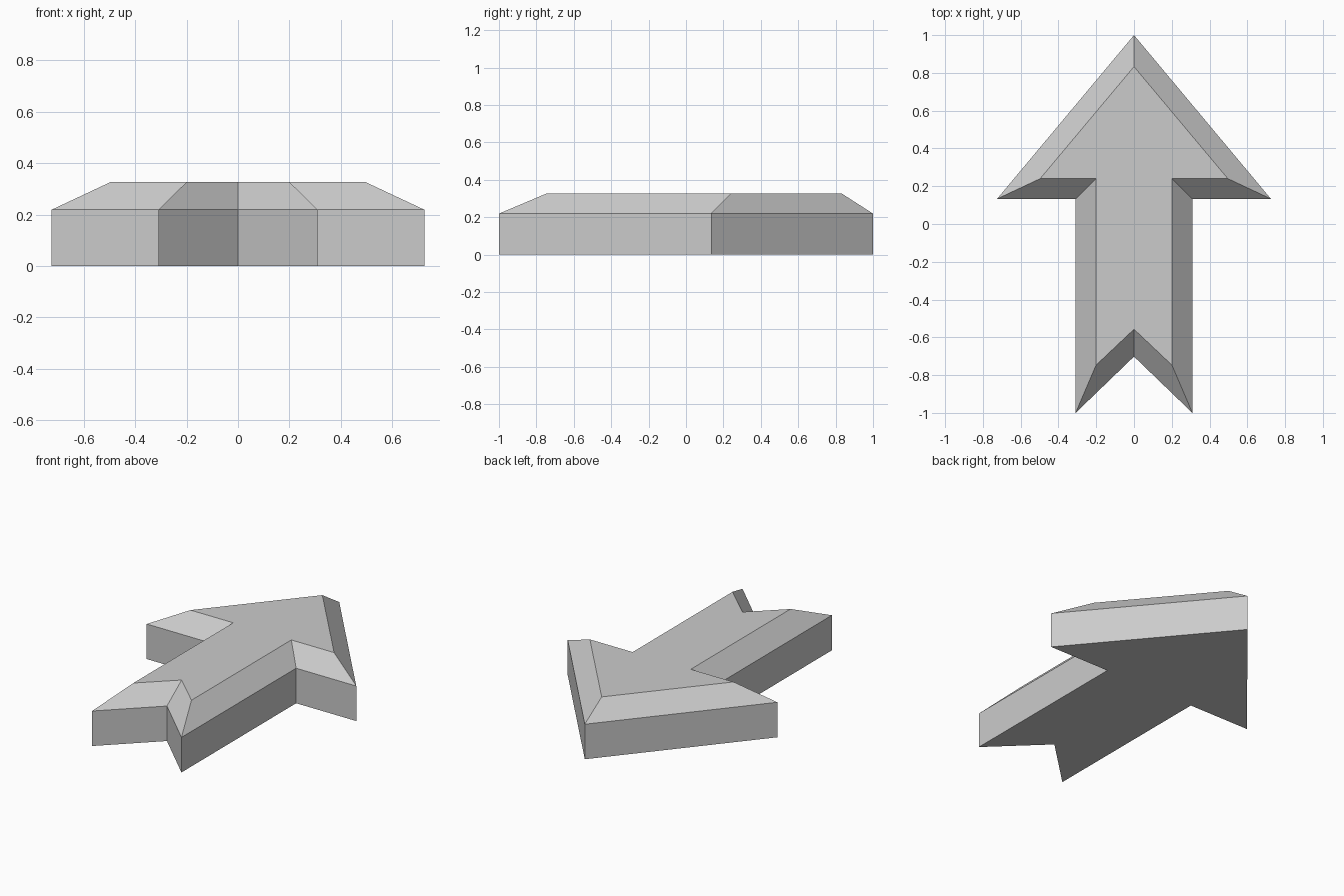
import bpy, bmesh

if "Cube" in bpy.data.objects:
    bpy.data.objects.remove(bpy.data.objects["Cube"])

# Right half outlines, tip to tail notch: outer edge and bevelled top edge
OUTER = [(0, 1), (0.725, 0.133), (0.309, 0.133), (0.309, -1), (0, -0.702)]
INNER = [(0, 0.833), (0.497, 0.24), (0.201, 0.24), (0.201, -0.747), (0, -0.557)]


def mirrored(half):
    """Complete a half outline across x = 0, anticlockwise from above."""
    return [(-x, y) for x, y in half] + [(x, y) for x, y in half[-2:0:-1]]


bm = bmesh.new()
# Base, shoulder and top outlines
rings = [[bm.verts.new((x, y, z)) for x, y in mirrored(half)]
         for half, z in ((OUTER, 0), (OUTER, 0.219), (INNER, 0.326))]

# Upright walls and sloping bevel
for low, high in zip(rings, rings[1:]):
    for i in range(len(low)):
        j = (i + 1) % len(low)
        bm.faces.new((low[i], low[j], high[j], high[i]))

# Flat top and underside
bm.faces.new(rings[-1])
bm.faces.new(rings[0][::-1])
bmesh.ops.recalc_face_normals(bm, faces=bm.faces)

mesh = bpy.data.meshes.new("arrow")
bm.to_mesh(mesh)
bm.free()

grey = bpy.data.materials.new("light_grey")
grey.diffuse_color = (0.6, 0.6, 0.6, 1)
grey.use_nodes = True
grey.node_tree.nodes["Principled BSDF"].inputs["Base Color"].default_value = grey.diffuse_color
mesh.materials.append(grey)
bpy.context.collection.objects.link(bpy.data.objects.new("arrow", mesh))
